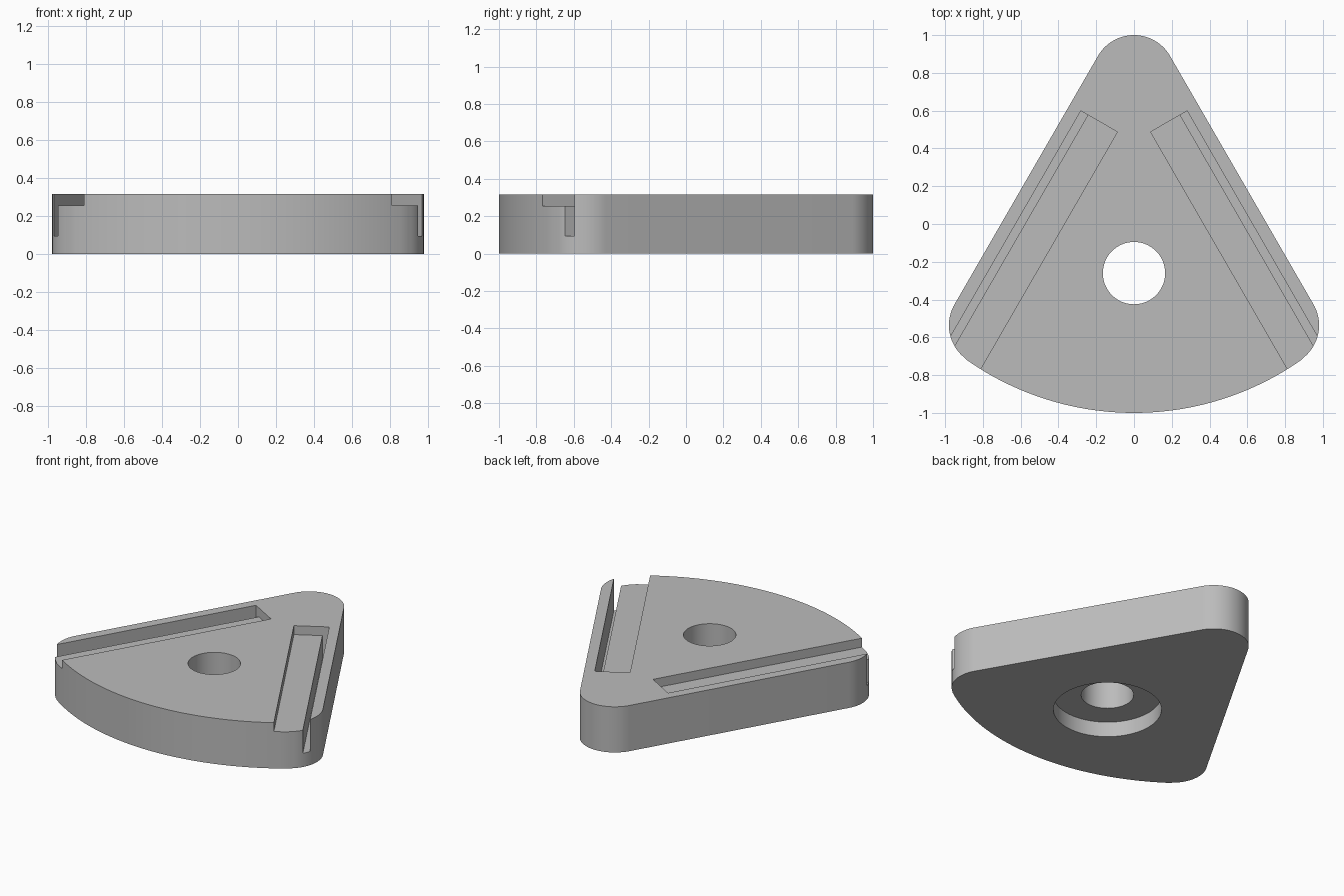
import bpy, bmesh
from math import cos, sin, pi, atan2, radians
from mathutils import Vector

cube = bpy.data.objects.get("Cube")
if cube:
    bpy.data.objects.remove(cube, do_unlink=True)

HEIGHT = 0.317
CORNER_R = 0.22
FRONT_R = 1.54
HOLE_Y = -0.26


def prism(name, points, direction):
    """Extrude a closed outline of 3D points along a direction."""
    bm = bmesh.new()
    face = bm.faces.new([bm.verts.new(p) for p in points])
    out = bmesh.ops.extrude_face_region(bm, geom=[face])
    verts = [g for g in out["geom"] if isinstance(g, bmesh.types.BMVert)]
    bmesh.ops.translate(bm, verts=verts, vec=direction)
    bmesh.ops.recalc_face_normals(bm, faces=bm.faces)
    mesh = bpy.data.meshes.new(name)
    bm.to_mesh(mesh)
    bm.free()
    obj = bpy.data.objects.new(name, mesh)
    bpy.context.collection.objects.link(obj)
    return obj


def arc(cx, cy, r, a0, a1, n, z=0.0):
    return [Vector((cx + r * cos(a0 + (a1 - a0) * i / n),
                    cy + r * sin(a0 + (a1 - a0) * i / n), z)) for i in range(n + 1)]


def cut(target, cutter):
    cutter.hide_render = True
    mod = target.modifiers.new("cut", "BOOLEAN")
    mod.operation = "DIFFERENCE"
    mod.solver = "EXACT"
    mod.object = cutter
    bpy.context.view_layer.objects.active = target
    bpy.ops.object.modifier_apply(modifier=mod.name)
    bpy.data.objects.remove(cutter, do_unlink=True)


# Rounded wedge outline: front arc, right corner, back corner, left corner
cx, cy = 0.76, -0.536
front_y = FRONT_R - 1
a = atan2(cy - front_y, cx)
outline = arc(0, front_y, FRONT_R, -pi - a, a, 48)
outline += arc(cx, cy, CORNER_R, a, radians(30), 20)[1:]
outline += arc(0, 1 - CORNER_R, CORNER_R, radians(30), radians(150), 28)
outline += arc(-cx, cy, CORNER_R, radians(150), pi - a, 20)[:-1]
body = prism("wedge_plate", outline, Vector((0, 0, HEIGHT)))

# Stepped slots along both slanted sides, open towards the front
TOP = HEIGHT + 0.1
profile = [(0.32, TOP), (0.32, 0.255), (0.50, 0.255), (0.50, 0.095), (0.543, 0.095), (0.543, TOP)]
for side in (1, -1):
    normal = Vector((side * cos(radians(30)), 0.5, 0))
    along = Vector((side * 0.5, -cos(radians(30)), 0))
    pts = [normal * n - along * 0.378 + Vector((0, 0, z)) for n, z in profile]
    cut(body, prism("slot_cutter", pts, along * 2))

# Through hole with a counterbore underneath
for radius, depth in ((0.165, 1.0), (0.34, 0.205)):
    ring = arc(0, HOLE_Y, radius, 0, 2 * pi, 64, -0.1)[:-1]
    cut(body, prism("hole_cutter", ring, Vector((0, 0, depth))))

# Plain grey finish
grey = bpy.data.materials.new("plain grey")
grey.use_nodes = True
colour = (0.5, 0.5, 0.5, 1)
grey.diffuse_color = colour
grey.node_tree.nodes["Principled BSDF"].inputs["Base Color"].default_value = colour
body.data.materials.clear()
body.data.materials.append(grey)

bpy.ops.object.select_all(action="DESELECT")
body.select_set(True)
bpy.context.view_layer.objects.active = body
bpy.ops.object.shade_smooth_by_angle(angle=radians(30))
